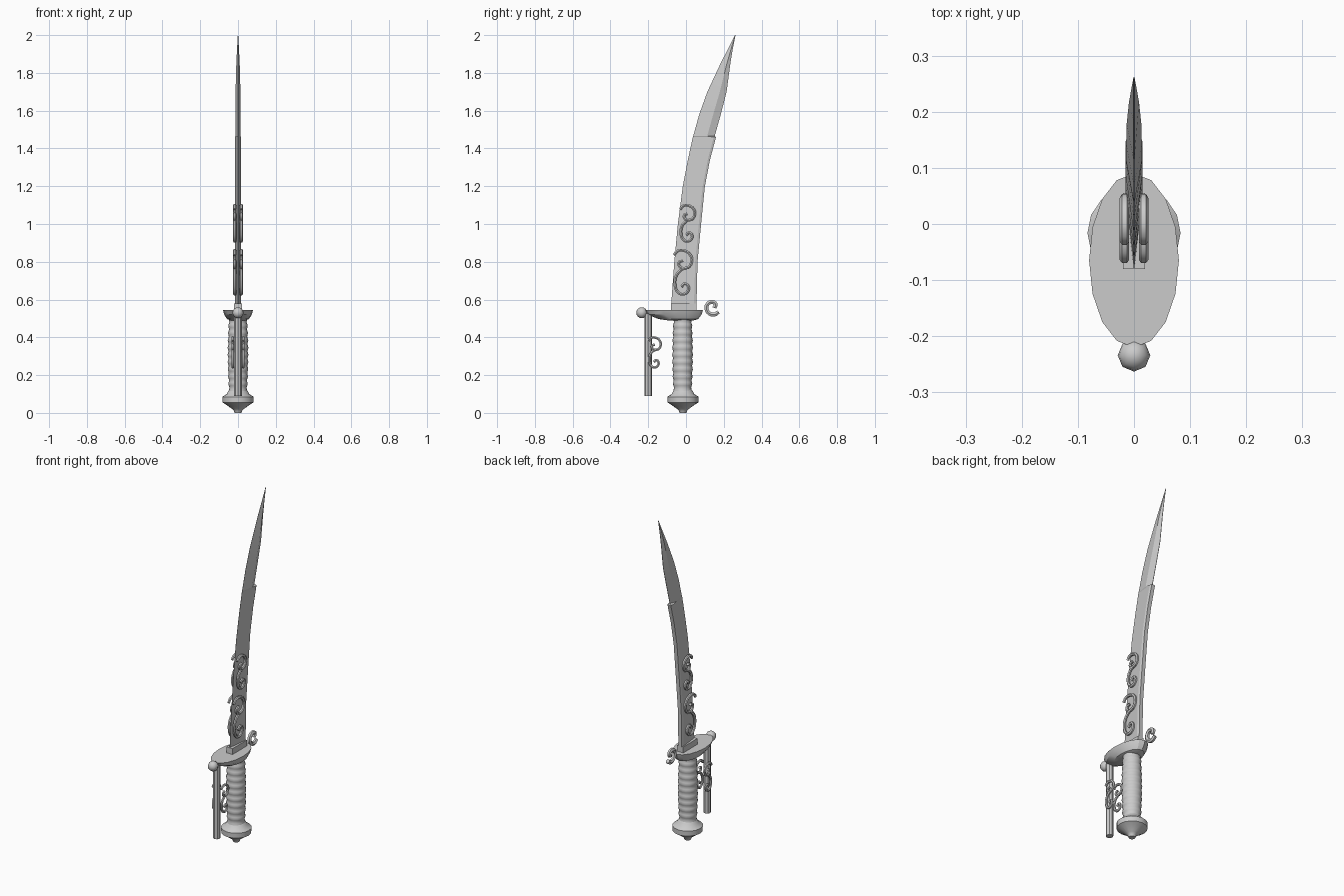
import bpy, bmesh, math

if "Cube" in bpy.data.objects:
    bpy.data.objects.remove(bpy.data.objects["Cube"])

steel = bpy.data.materials.new("plain_grey_steel")
steel.diffuse_color = (0.6, 0.6, 0.6, 1)
steel.use_nodes = True
steel.node_tree.nodes["Principled BSDF"].inputs["Base Color"].default_value = steel.diffuse_color


def finish(ob, smooth=40):
    ob.data.materials.append(steel)
    if smooth:
        bpy.ops.object.select_all(action='DESELECT')
        bpy.context.view_layer.objects.active = ob
        ob.select_set(True)
        bpy.ops.object.shade_smooth_by_angle(angle=math.radians(smooth))
    return ob


def loft(name, rings, smooth=40):
    """Skin a list of equally long vertex rings and cap both ends."""
    bm = bmesh.new()
    vs = [[bm.verts.new(p) for p in r] for r in rings]
    n = len(rings[0])
    for a, b in zip(vs, vs[1:]):
        for i in range(n):
            j = (i + 1) % n
            bm.faces.new((a[i], a[j], b[j], b[i]))
    bm.faces.new(vs[0][::-1])
    bm.faces.new(vs[-1])
    bmesh.ops.recalc_face_normals(bm, faces=bm.faces)
    me = bpy.data.meshes.new(name)
    bm.to_mesh(me)
    bm.free()
    ob = bpy.data.objects.new(name, me)
    bpy.context.collection.objects.link(ob)
    return finish(ob, smooth)


def ellipse(cy, z, rx, ry, n=16):
    return [(rx * math.cos(2 * math.pi * i / n), cy + ry * math.sin(2 * math.pi * i / n), z)
            for i in range(n)]


def tube(name, x, pts, r, flat=1.0):
    """Scrolled rod through (y, z) points in the plane at x."""
    cu = bpy.data.curves.new(name, 'CURVE')
    cu.dimensions = '3D'
    cu.bevel_depth, cu.bevel_resolution, cu.use_fill_caps = r, 1, True
    cu.resolution_u = 4
    sp = cu.splines.new('BEZIER')
    sp.bezier_points.add(len(pts) - 1)
    for bp, (y, z) in zip(sp.bezier_points, pts):
        bp.co = (0, y, z)
        bp.handle_left_type = bp.handle_right_type = 'AUTO'
    ob = bpy.data.objects.new(name, cu)
    bpy.context.collection.objects.link(ob)
    bpy.ops.object.select_all(action='DESELECT')
    bpy.context.view_layer.objects.active = ob
    ob.select_set(True)
    bpy.ops.object.convert(target='MESH')
    ob = bpy.context.view_layer.objects.active
    for v in ob.data.vertices:
        v.co.x = v.co.x * flat + x
    return finish(ob)


# Blade: z, cutting edge y, back y, half thickness, half thickness at the back
rows = [(0.55, -0.080, 0.055, .015, .011), (0.80, -0.062, 0.061, .015, .011),
        (1.00, -0.043, 0.080, .015, .011), (1.20, -0.017, 0.100, .015, .011),
        (1.34, 0.010, 0.127, .015, .011), (1.46, 0.036, 0.159, .015, .011),
        (1.465, 0.038, 0.152, .014, .001), (1.58, 0.070, 0.184, .014, .001),
        (1.70, 0.113, 0.215, .013, .001), (1.85, 0.183, 0.235, .009, .001),
        (1.93, 0.224, 0.248, .005, .001), (2.00, 0.259, 0.262, .001, .0005)]
rings = []
for z, e, b, t, s in rows:
    m = b - (b - e) * (0.1 if s > .005 else 0.35)
    rings.append([(0.0005, e, z), (t, m, z), (s, b, z), (-s, b, z), (-t, m, z), (-0.0005, e, z)])
loft("blade", rings, 20)

# Collar at the blade root
loft("blade_collar", [[(-.02, -.08, z), (.02, -.08, z), (.02, .055, z), (-.02, .055, z)]
                      for z in (.53, .58)], 0)

# Dished oval guard
loft("guard", [ellipse(-.025, .488, .035, .06), ellipse(-.04, .497, .058, .105),
               ellipse(-.06, .520, .073, .142), ellipse(-.065, .545, .08, .155)], 25)

# Ribbed grip
rings = []
ribs = 10
for i in range(ribs * 4 + 1):
    f = i / (ribs * 4)
    r = .047 + .006 * math.sin(math.pi * f) + .0025 * math.cos(2 * math.pi * f * ribs)
    rings.append(ellipse(-.018, .115 + .385 * f, r, r))
loft("grip", rings, 60)

# Turned pommel
loft("pommel", [ellipse(-.016, z, r, r) for z, r in
                ((0, .018), (.012, .022), (.02, .03), (.045, .065), (.055, .082), (.085, .083),
                 (.10, .06), (.115, .052), (.122, .045))], 30)

# Knuckle bar with ball at its top
loft("knuckle_bar", [ellipse(-.2, z, .02, .02, 8) for z in (.09, .525)], 0)
bpy.ops.mesh.primitive_uv_sphere_add(segments=8, ring_count=8, radius=.029, location=(0, -.234, .53))
ball = bpy.context.object
ball.name = "guard_ball"
finish(ball, 60)

# S-shaped scrolls, mirrored on both sides
scroll = [(-.048, .095), (-.032, .115), (.002, .12), (.037, .098), (.046, .062), (.022, .028),
          (-.012, .03), (-.022, .055), (.0, .066)]
tail = [(.03, .03), (-.005, .02), (-.034, -.01), (-.043, -.055), (-.03, -.098), (-.004, -.112),
        (.022, -.1), (.028, -.07), (.008, -.056), (-.008, -.072)]
for side, sx in (("right", 1), ("left", -1)):
    for part, cx, cy, cz, k, r in (("lower_blade", .017, -.016, .74, 1, .0085),
                                   ("upper_blade", .017, .008, 1.0, .82, .0085),
                                   ("knuckle", .028, -.165, .317, .68, .0075)):
        for tag, pts in (("hook", scroll), ("tail", tail)):
            tube(f"{part}_scroll_{tag}_{side}", sx * cx,
                 [(cy + k * y, cz + k * z) for y, z in pts], r)

# Curled quillon behind the guard
tube("quillon_curl", 0, [(.172, .535), (.155, .522), (.130, .523), (.110, .545), (.112, .573),
                         (.135, .587), (.157, .575), (.150, .556)], .012)
